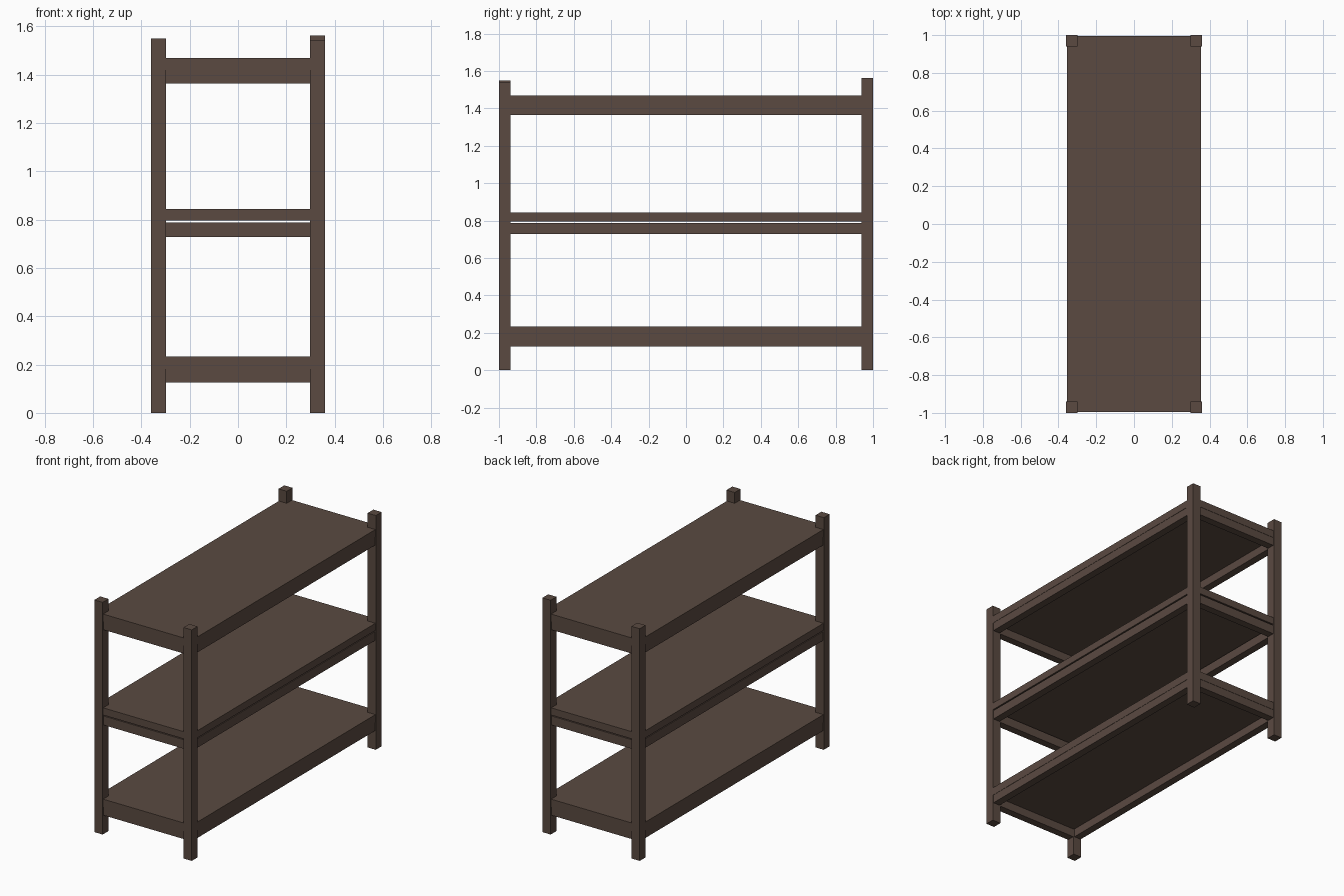
import bpy

if "Cube" in bpy.data.objects:
    bpy.data.objects.remove(bpy.data.objects["Cube"])

wood = bpy.data.materials.new("dark brown wood")
wood.diffuse_color = (0.103, 0.068, 0.053, 1)
wood.use_nodes = True
wood.node_tree.nodes["Principled BSDF"].inputs["Base Color"].default_value = wood.diffuse_color


def box(name, x0, x1, y0, y1, z0, z1):
    bpy.ops.mesh.primitive_cube_add(size=1, location=((x0 + x1) / 2, (y0 + y1) / 2, (z0 + z1) / 2))
    ob = bpy.context.object
    ob.name = name
    ob.scale = (x1 - x0, y1 - y0, z1 - z0)
    bpy.ops.object.transform_apply(location=False, rotation=False, scale=True)
    ob.data.materials.append(wood)
    return ob


# Corner posts, cut to slightly different heights
posts = {
    "front_left_post": (-1, -1, 1.548),
    "front_right_post": (1, -1, 1.54),
    "back_left_post": (-1, 1, 1.548),
    "back_right_post": (1, 1, 1.562),
}
for name, (sx, sy, top) in posts.items():
    xs = sorted((sx * 0.298, sx * 0.359))
    ys = sorted((sy * 0.939, sy * 1.0))
    box(name, *xs, *ys, 0, top)

# Three levels: board on a frame of four rails (the middle board sits just above its frame)
BX, BY = 0.356, 0.995
X, Y, T = 0.354, 0.993, 0.05
levels = {
    "bottom": (0.126, 0.181, 0.181, 0.234),
    "middle": (0.728, 0.788, 0.795, 0.843),
    "top": (1.363, 1.418, 1.418, 1.468),
}
for level, (r0, r1, b0, b1) in levels.items():
    box(level + "_shelf_board", -BX, BX, -BY, BY, b0, b1)
    for side, s in (("left", -1), ("right", 1)):
        xs = sorted((s * (X - T), s * X))
        box(f"{level}_{side}_rail", *xs, -0.945, 0.945, r0, r1)
    for side, s in (("front", -1), ("back", 1)):
        ys = sorted((s * (Y - T), s * Y))
        box(f"{level}_{side}_rail", -0.305, 0.305, *ys, r0, r1)
